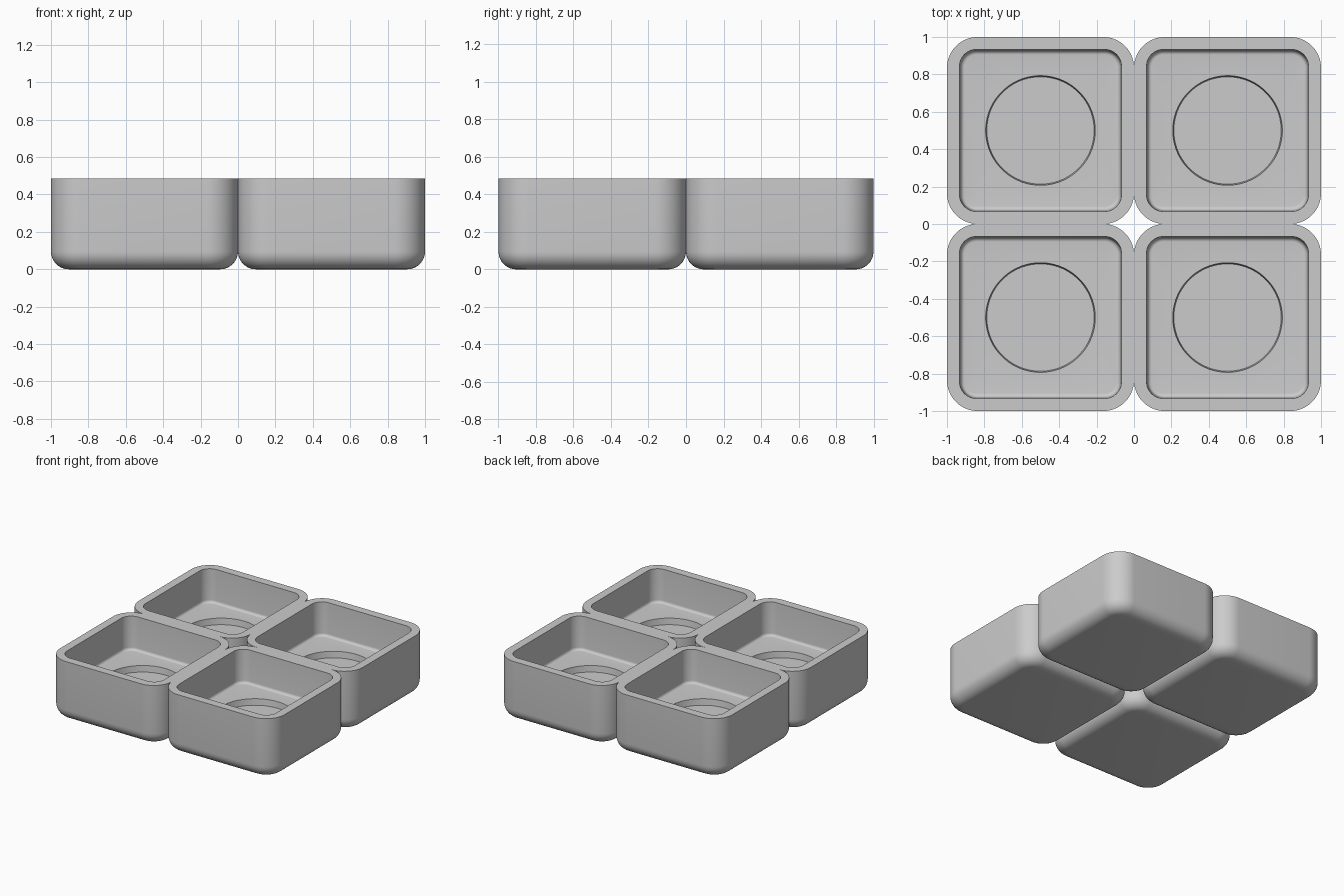
import bpy, bmesh
from math import sin, cos, pi, radians

if "Cube" in bpy.data.objects:
    bpy.data.objects.remove(bpy.data.objects["Cube"])

STEPS = 16          # points per rounded corner
HEIGHT = 0.485
FLOOR = 0.215       # inside floor level
RECESS = 0.05       # depth of the round recess


def square_ring(bm, half, radius, z):
    """Rounded square loop of vertices."""
    ring = []
    c = half - radius
    for q, (sx, sy) in enumerate([(1, 1), (-1, 1), (-1, -1), (1, -1)]):
        for i in range(STEPS):
            a = (q + i / (STEPS - 1)) * pi / 2
            ring.append(bm.verts.new((sx * c + radius * cos(a), sy * c + radius * sin(a), z)))
    return ring


def circle_ring(bm, radius, z):
    """Circle with the same vertex count as the squares."""
    n = 4 * STEPS
    return [bm.verts.new((radius * cos((i + 0.5) / n * 2 * pi),
                          radius * sin((i + 0.5) / n * 2 * pi), z)) for i in range(n)]


def make_tray_mesh():
    bm = bmesh.new()
    rings = []
    # outer shell with rounded underside
    f = 0.095
    for i in range(9):
        a = i / 8 * pi / 2
        d = f * (1 - sin(a))
        rings.append(square_ring(bm, 0.5 - d, 0.165 - d, f * (1 - cos(a))))
    # rim, then down the inner wall
    rings.append(square_ring(bm, 0.5, 0.165, HEIGHT))
    rings.append(square_ring(bm, 0.433, 0.09, HEIGHT))
    # small fillet into the floor
    g = 0.022
    for i in range(7):
        a = i / 6 * pi / 2
        d = g * (1 - cos(a))
        rings.append(square_ring(bm, 0.427 - d, 0.085 - d, FLOOR + g * (1 - sin(a))))
    # round recess in the floor
    rings.append(circle_ring(bm, 0.293, FLOOR))
    rings.append(circle_ring(bm, 0.287, FLOOR - RECESS))
    for lo, hi in zip(rings, rings[1:]):
        n = len(lo)
        for i in range(n):
            j = (i + 1) % n
            bm.faces.new((lo[i], lo[j], hi[j], hi[i]))
    bm.faces.new(rings[0][::-1])
    bm.faces.new(rings[-1])
    bmesh.ops.recalc_face_normals(bm, faces=bm.faces)
    mesh = bpy.data.meshes.new("tray")
    bm.to_mesh(mesh)
    bm.free()
    return mesh


# four touching trays
for side, x in (("left", -0.5), ("right", 0.5)):
    for row, y in (("front", -0.5), ("back", 0.5)):
        tray = bpy.data.objects.new(f"{row}_{side}_tray", make_tray_mesh())
        tray.location = (x, y, 0)
        bpy.context.collection.objects.link(tray)
        bpy.ops.object.select_all(action='DESELECT')
        tray.select_set(True)
        bpy.context.view_layer.objects.active = tray
        bpy.ops.object.shade_smooth_by_angle(angle=radians(35))
